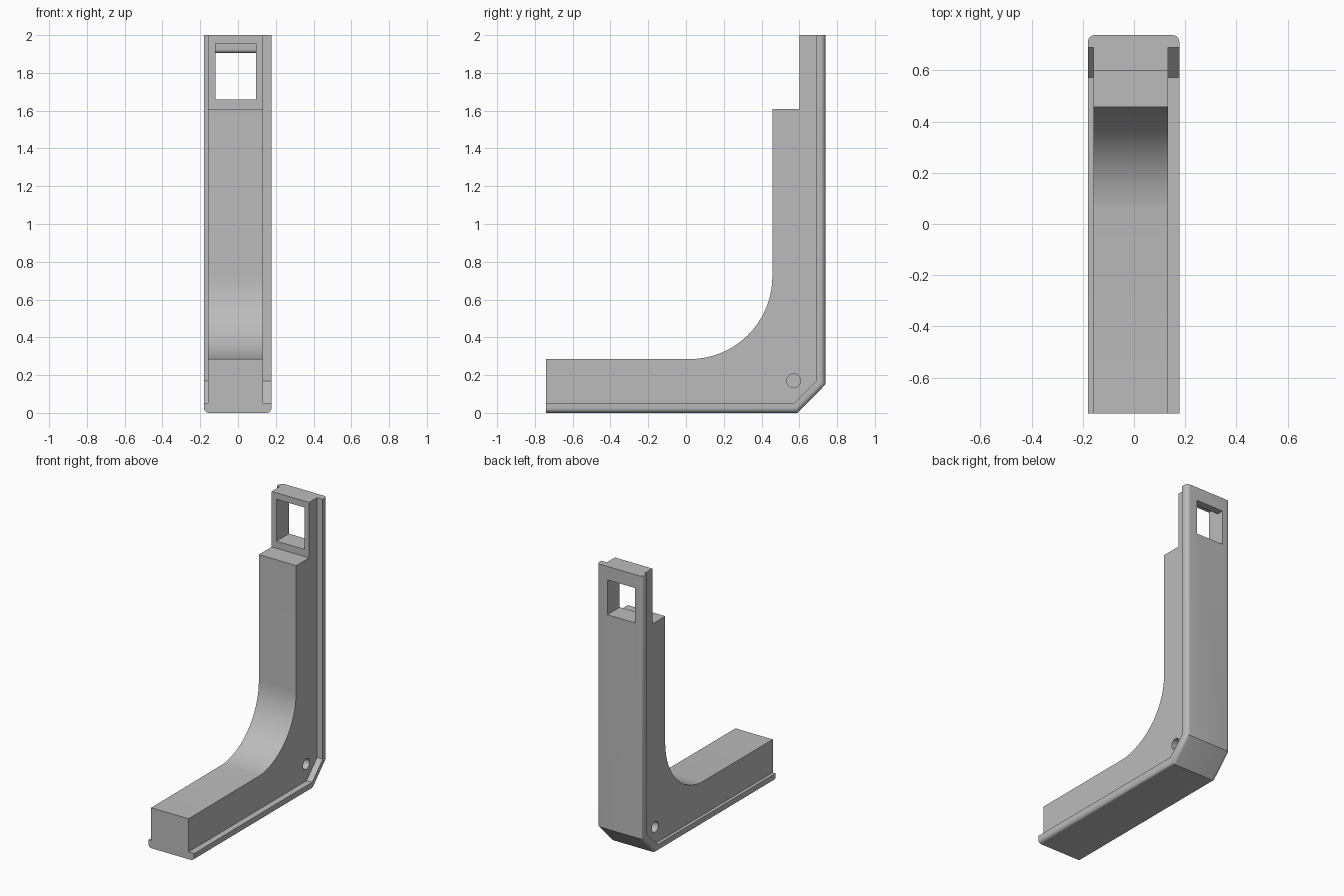
import bpy, bmesh
from math import sin, cos, pi

cube = bpy.data.objects.get("Cube")
if cube:
    bpy.data.objects.remove(cube, do_unlink=True)

grey = bpy.data.materials.new("light grey plastic")
grey.use_nodes = True
colour = (0.5, 0.5, 0.5, 1)
grey.diffuse_color = colour
grey.node_tree.nodes["Principled BSDF"].inputs["Base Color"].default_value = colour


def arc(cy, cz, r, start, end, steps):
    return [(cy + r * cos(start + (end - start) * i / steps),
             cz + r * sin(start + (end - start) * i / steps)) for i in range(steps + 1)]


def prism(name, profile, x0, x1, round_edge=None, radius=0.026):
    """Extrude a side profile (y, z) across x, optionally rounding chosen edges."""
    bm = bmesh.new()
    face = bm.faces.new([bm.verts.new((x0, y, z)) for y, z in profile])
    new = bmesh.ops.extrude_face_region(bm, geom=[face])["geom"]
    for v in new:
        if isinstance(v, bmesh.types.BMVert):
            v.co.x = x1
    bmesh.ops.recalc_face_normals(bm, faces=bm.faces)
    if round_edge:
        edges = [e for e in bm.edges if round_edge(e)]
        bmesh.ops.bevel(bm, geom=edges, offset=radius, segments=6,
                        profile=0.5, affect='EDGES', clamp_overlap=False)
    mesh = bpy.data.meshes.new(name)
    bm.to_mesh(mesh)
    bm.free()
    mesh.materials.append(grey)
    obj = bpy.data.objects.new(name, mesh)
    bpy.context.collection.objects.link(obj)
    return obj


def combine(target, other, operation):
    mod = target.modifiers.new(operation.lower(), 'BOOLEAN')
    mod.operation, mod.solver, mod.object = operation, 'EXACT', other
    bpy.context.view_layer.objects.active = target
    bpy.ops.object.modifier_apply(modifier=mod.name)
    bpy.data.objects.remove(other, do_unlink=True)


LEFT, RIGHT = 0.133, -0.158
FRONT, BACK, TOP = -0.74, 0.738, 2.0

# L-shaped body with a curved inner corner and a stepped upper tongue
body = [(FRONT, 0.02), (FRONT, 0.285)]
body += arc(0.02, 0.722, 0.437, -pi / 2 + 0.08, 0, 28)
body += [(0.457, 1.61), (0.6, 1.61), (0.6, TOP), (0.715, TOP), (0.715, 0.16), (0.58, 0.02)]
bracket = prism("corner_bracket", body, RIGHT, LEFT)

# Wider outer flange, rounded along its outside edges
outer = [(FRONT, 0), (0.59, 0), (BACK, 0.15), (BACK, TOP)]
inner = [(0.69, TOP), (0.69, 0.17), (0.573, 0.052), (FRONT, 0.052)]


def on_outside(edge):
    a, b = (v.co for v in edge.verts)
    def outside(p):
        return any(abs(p.y - y) + abs(p.z - z) < 1e-4 for y, z in outer)
    return abs(a.x - b.x) < 1e-5 and outside(a) and outside(b)


flange = prism("outer_flange", outer + inner, -0.18, 0.177, on_outside)
combine(bracket, flange, 'UNION')

# Latch window with a rounded lip hanging at its back upper edge
lip = [(0.5, 1.66), (0.5, 1.955), (0.675, 1.955)]
lip += arc(0.695, 1.925, 0.02, pi, 1.5 * pi, 6)
lip += [(0.85, 1.905), (0.85, 1.66)]
combine(bracket, prism("window_cutter", lip, -0.12, 0.096), 'DIFFERENCE')

# Blind pin hole on each side
circle = arc(0.57, 0.17, 0.037, 0, 2 * pi, 32)[:-1]
for side, depth in ((LEFT, -0.05), (RIGHT, 0.05)):
    hole = prism("hole_cutter", circle, side - depth, side + depth)
    combine(bracket, hole, 'DIFFERENCE')

bpy.ops.object.select_all(action='DESELECT')
bracket.select_set(True)
bpy.context.view_layer.objects.active = bracket
bpy.ops.object.shade_smooth_by_angle(angle=0.5)
